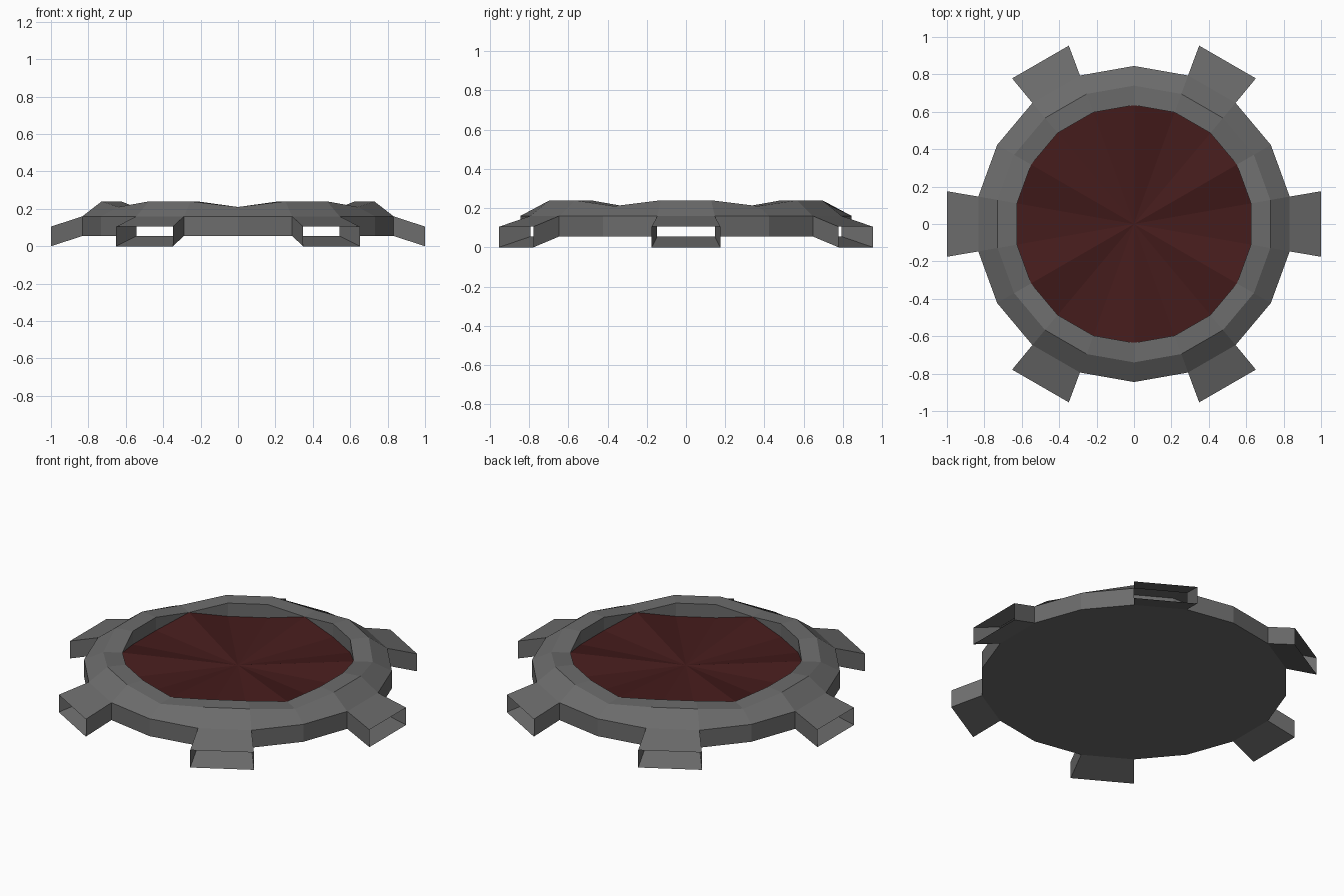
import bpy, bmesh
from math import radians, cos, sin

if "Cube" in bpy.data.objects:
    bpy.data.objects.remove(bpy.data.objects["Cube"])

N = 18          # sides of the plate
BASE_R, RIM_R, PANEL_R = 0.845, 0.74, 0.635


def material(name, color):
    mat = bpy.data.materials.new(name)
    mat.diffuse_color = color
    mat.use_nodes = True
    mat.node_tree.nodes["Principled BSDF"].inputs["Base Color"].default_value = mat.diffuse_color
    return mat


GREY = material("dark_grey", (0.148, 0.148, 0.148, 1))
RED = material("dark_red", (0.06, 0.0115, 0.0115, 1))


def is_dip(i):
    # every third corner (midway between two feet) is lowered
    return i % 3 == 1


def corner(r, i, z):
    a = radians(10 + 20 * i)
    return (r * cos(a), r * sin(a), z)


def rim_z(i):
    return 0.21 if is_dip(i) else 0.24


def panel_z(i):
    return 0.21 if is_dip(i) else 0.16


def make(name, faces, mat=GREY):
    bm = bmesh.new()
    for f in faces:
        bm.faces.new([bm.verts.new(p) for p in f])
    bmesh.ops.remove_doubles(bm, verts=bm.verts, dist=0.0005)
    me = bpy.data.meshes.new(name)
    bm.to_mesh(me)
    bm.free()
    me.materials.append(mat)
    ob = bpy.data.objects.new(name, me)
    bpy.context.collection.objects.link(ob)
    return ob


frame, panel = [], []
for i in range(N):
    j = i + 1

    def band(r0, z0, r1, z1):
        return [corner(r0, i, z0(i)), corner(r0, j, z0(j)),
                corner(r1, j, z1(j)), corner(r1, i, z1(i))]

    low, high = (lambda k: 0.055), (lambda k: 0.16)
    # outer wall, left open where a foot joins (edge from -10 to 10 degrees etc.)
    if i % 3 != 2:
        frame.append(band(BASE_R, low, BASE_R, high))
    # sloped shoulder and flat rim
    frame.append(band(BASE_R, high, RIM_R, rim_z))
    frame.append(band(RIM_R, rim_z, PANEL_R, rim_z))
    # inner wall, tapering to nothing at the lowered corners
    wall = band(PANEL_R, rim_z, PANEL_R, panel_z)
    frame.append([p for k, p in enumerate(wall) if p not in wall[:k]])
    # faceted centre panel
    panel.append([corner(PANEL_R, i, panel_z(i)),
                  corner(PANEL_R, j, panel_z(j)), (0, 0, 0.16)])

make("plate_frame", frame)
make("centre_panel", panel, RED)
make("bottom_plate", [[corner(BASE_R, i, 0.055) for i in reversed(range(N))]])

# six hollow feet, open at both ends
for n in range(6):
    a = radians(60 * n)

    def turn(x, y, z):
        return (x * cos(a) - y * sin(a), x * sin(a) + y * cos(a), z)

    x0, y0 = BASE_R * cos(radians(10)), BASE_R * sin(radians(10))
    inner = [turn(x0, s * y0, z) for s, z in
             ((-1, 0.055), (1, 0.055), (1, 0.16), (-1, 0.16))]
    outer = [turn(1, s * 0.175, z) for s, z in
             ((-1, 0), (1, 0), (1, 0.105), (-1, 0.105))]
    make(f"foot_{n + 1}", [[inner[k], inner[(k + 1) % 4],
                            outer[(k + 1) % 4], outer[k]] for k in range(4)])
